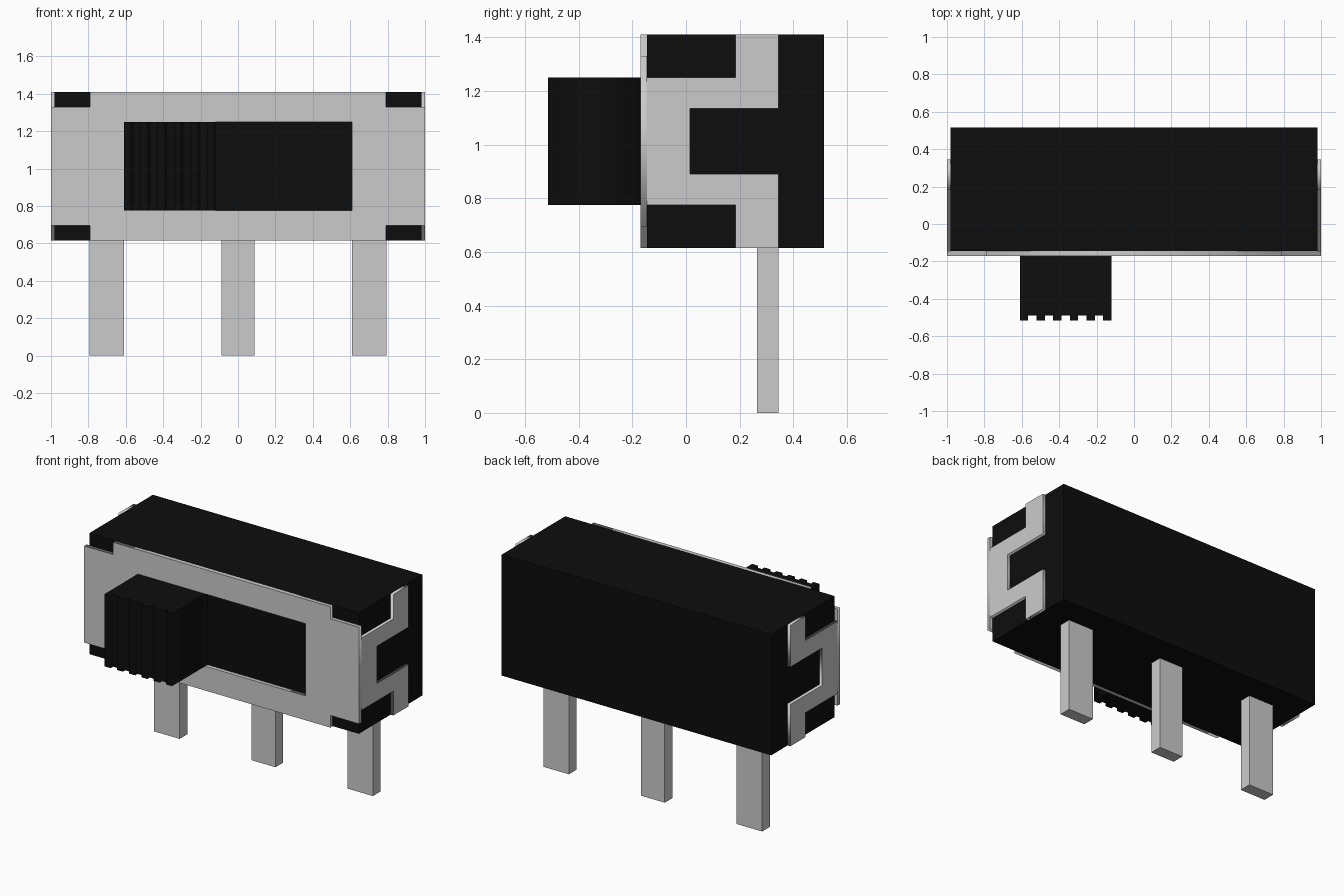
import bpy
from math import radians

if "Cube" in bpy.data.objects:
    bpy.data.objects.remove(bpy.data.objects["Cube"])

black = bpy.data.materials.new("black_plastic")
black.diffuse_color = (0.004, 0.004, 0.004, 1)
black.use_nodes = True
black.node_tree.nodes["Principled BSDF"].inputs["Base Color"].default_value = black.diffuse_color


def extrude(name, loops, depth, location, rotation, material=None):
    """Solid plate from closed outlines; inner outlines become holes."""
    curve = bpy.data.curves.new(name, 'CURVE')
    curve.dimensions = '2D'
    curve.fill_mode = 'BOTH'
    curve.extrude = depth / 2
    for loop in loops:
        spline = curve.splines.new('POLY')
        spline.points.add(len(loop) - 1)
        for point, (u, v) in zip(spline.points, loop):
            point.co = (u, v, 0, 1)
        spline.use_cyclic_u = True
    obj = bpy.data.objects.new(name, curve)
    bpy.context.collection.objects.link(obj)
    obj.location = location
    obj.rotation_euler = [radians(a) for a in rotation]
    bpy.ops.object.select_all(action='DESELECT')
    obj.select_set(True)
    bpy.context.view_layer.objects.active = obj
    bpy.ops.object.convert(target='MESH')
    obj = bpy.context.object
    if material:
        obj.data.materials.append(material)
    return obj


def box(name, x, y, z, material=None):
    bpy.ops.mesh.primitive_cube_add(
        size=1, location=[(a + b) / 2 for a, b in (x, y, z)])
    obj = bpy.context.object
    obj.name = name
    obj.scale = [b - a for a, b in (x, y, z)]
    bpy.ops.object.transform_apply(location=False, rotation=False, scale=True)
    if material:
        obj.data.materials.append(material)
    return obj


# Housing
BOTTOM, TOP = 0.615, 1.41
box("housing", (-0.98, 0.98), (-0.145, 0.515), (BOTTOM, TOP), black)

# Front plate with notched corners and slider window
plate = [(-1, 0.695), (-0.79, 0.695), (-0.79, BOTTOM), (0.79, BOTTOM),
         (0.79, 0.695), (1, 0.695), (1, 1.33), (0.79, 1.33),
         (0.79, TOP), (-0.79, TOP), (-0.79, 1.33), (-1, 1.33)]
window = [(-0.61, 0.775), (-0.61, 1.25), (0.61, 1.25), (0.61, 0.775)]
extrude("front_plate", [plate, window], 0.025, (0, -0.1575, 0), (90, 0, 0))

# Forked side clips
clip = [(-0.147, 0.775), (0.185, 0.775), (0.185, BOTTOM), (0.345, BOTTOM),
        (0.345, 0.89), (0.015, 0.89), (0.015, 1.135), (0.345, 1.135),
        (0.345, TOP), (0.185, TOP), (0.185, 1.25), (-0.147, 1.25)]
for side, label in ((-1, "left"), (1, "right")):
    extrude(label + "_clip", [clip], 0.02, (side * 0.99, 0, 0), (90, 0, 90))

# Slider knob with ridged front
x0, x1, teeth = -0.61, -0.12, 6
step = (x1 - x0) / (2 * teeth - 1)
knob = [(x1, -0.14), (x0, -0.14)]
for i in range(teeth):
    a = x0 + 2 * i * step
    b = a + step
    if i > 0:
        knob.append((a, -0.49))
    knob += [(a, -0.515), (b, -0.515)]
    if i < teeth - 1:
        knob.append((b, -0.49))
extrude("slider_knob", [knob], 0.475, (0, 0, 1.0125), (0, 0, 0), black)

# Terminal pins
for label, xs in (("left", (-0.795, -0.61)), ("middle", (-0.087, 0.087)),
                  ("right", (0.61, 0.795))):
    box(label + "_pin", xs, (0.265, 0.345), (0, BOTTOM))
